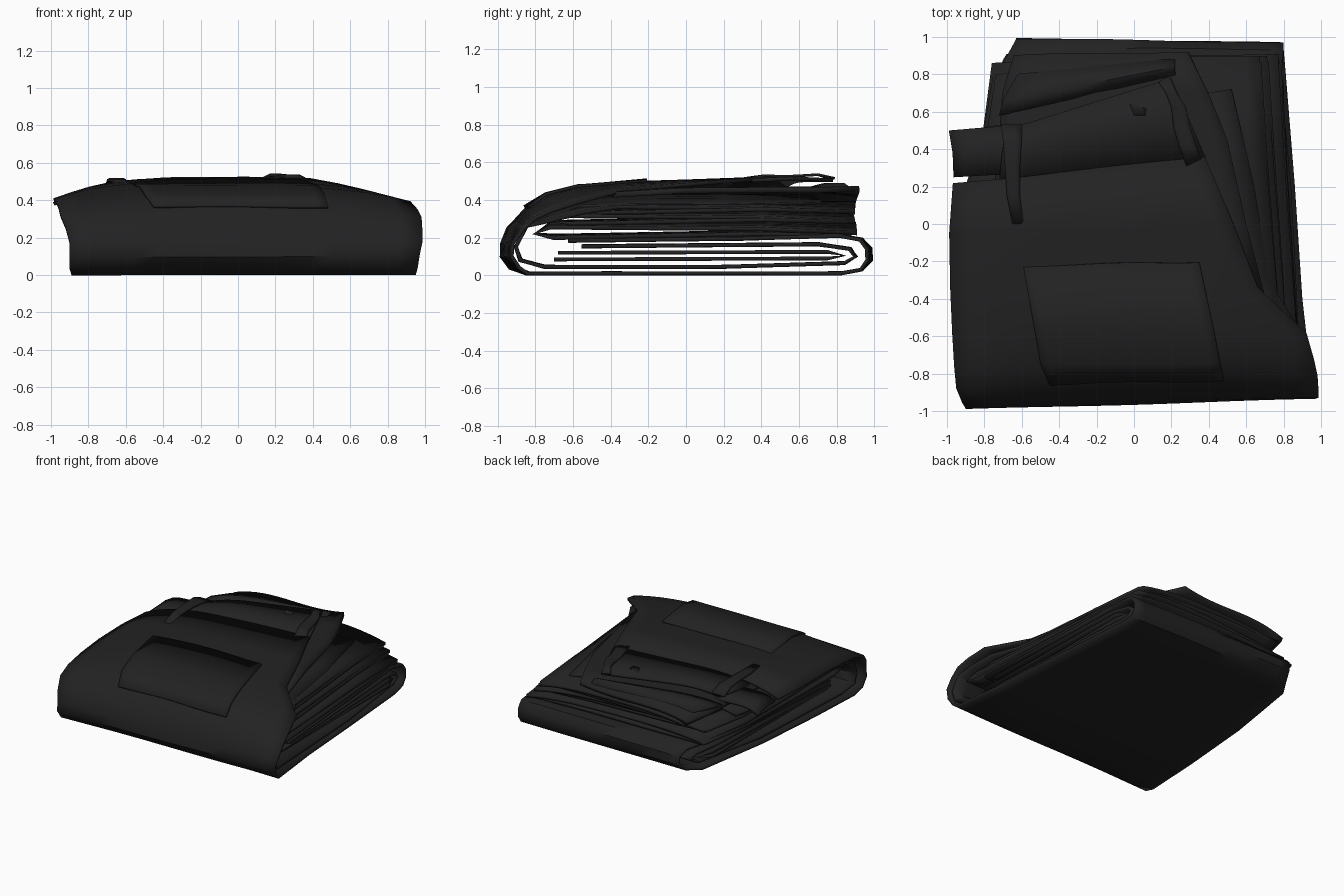
import bpy, math, random
random.seed(4)

mat = bpy.data.materials.new("black cloth")
mat.diffuse_color = (0.016, 0.016, 0.016, 1)


def r(xl, xr, y, z, sl=0.0, sr=0.0, yr=None):
    """One cross row: x range, y (left, optional right), height, droop left and right."""
    return (xl, xr, y, y if yr is None else yr, z, sl, sr)


def sheet(name, rows, thick=0.02, cols=16, wave=0.0):
    """Cloth sheet lofted through rows and thickened."""
    verts, faces = [], []
    for i, (xl, xr, yl, yr, z, sl, sr) in enumerate(rows):
        for j in range(cols + 1):
            t = j / cols
            u = 2 * t - 1
            drop = (sl if u < 0 else sr) * abs(u) ** 3
            w = wave * math.sin(5.1 * t + i * 0.8) * math.sin(2.3 * t + i)
            verts.append((xl + (xr - xl) * t, yl + (yr - yl) * t + w, z - drop + w * 0.4))
    n = cols + 1
    for i in range(len(rows) - 1):
        for j in range(cols):
            a = i * n + j
            faces.append((a, a + 1, a + n + 1, a + n))
    me = bpy.data.meshes.new(name)
    me.from_pydata(verts, [], faces)
    ob = bpy.data.objects.new(name, me)
    bpy.context.collection.objects.link(ob)
    me.materials.append(mat)
    s = ob.modifiers.new("thickness", "SOLIDIFY")
    s.thickness, s.offset = thick, 0
    bpy.ops.object.select_all(action='DESELECT')
    ob.select_set(True)
    bpy.context.view_layer.objects.active = ob
    bpy.ops.object.shade_smooth_by_angle(angle=math.radians(40))
    return ob


# Outer leg: inner flap, back fold, underside, front fold, top panel
sheet("outer_leg", [
    r(-0.84, 0.88, -0.62, 0.185), r(-0.80, 0.82, 0.30, 0.195),
    r(-0.72, 0.79, 0.82, 0.21), r(-0.66, 0.80, 0.93, 0.19),
    r(-0.63, 0.80, 0.98, 0.14, yr=0.96), r(-0.63, 0.80, 0.98, 0.08, yr=0.96),
    r(-0.65, 0.80, 0.93, 0.03), r(-0.72, 0.81, 0.82, 0.01),
    r(-0.82, 0.86, 0.20, 0.01), r(-0.87, 0.90, -0.40, 0.01),
    r(-0.89, 0.95, -0.84, 0.01), r(-0.90, 0.96, -0.93, 0.04, yr=-0.89),
    r(-0.90, 0.97, -0.98, 0.10, yr=-0.93), r(-0.90, 0.985, -0.975, 0.17, yr=-0.92),
    r(-0.92, 0.985, -0.94, 0.26, 0.01, 0.02, -0.87), r(-0.95, 0.98, -0.87, 0.35, 0.03, 0.05, -0.81),
    r(-0.96, 0.96, -0.76, 0.42, 0.06, 0.08, -0.72), r(-0.97, 0.92, -0.58, 0.465, 0.08, 0.08),
    r(-0.98, 0.66, -0.34, 0.49, 0.09, 0.04), r(-0.985, 0.53, -0.05, 0.50, 0.10, 0.02, 0.0),
    r(-0.965, 0.38, 0.22, 0.51, 0.11, 0.0, 0.36)], wave=0.006)

# Waist end of the top panel, with the narrow slit tab at the left
sheet("waist_panel", [
    r(-0.72, 0.385, 0.22, 0.505, 0.05, 0.0, 0.35), r(-0.70, 0.29, 0.40, 0.515, 0.06, 0.0, 0.57),
    r(-0.66, 0.20, 0.51, 0.505, 0.06, 0.0, 0.78)])
sheet("waist_tab", [
    r(-0.96, -0.64, 0.25, 0.43, 0.04, 0, 0.27), r(-0.965, -0.62, 0.38, 0.44, 0.05, 0, 0.40),
    r(-0.985, -0.62, 0.50, 0.43, 0.05, 0, 0.53)], cols=6)

# Second leg lying inside the outer one
sheet("inner_leg", [
    r(-0.80, 0.86, -0.55, 0.155), r(-0.76, 0.80, 0.70, 0.165),
    r(-0.70, 0.78, 0.87, 0.14), r(-0.68, 0.78, 0.90, 0.10), r(-0.70, 0.78, 0.84, 0.065),
    r(-0.80, 0.84, 0.20, 0.045), r(-0.85, 0.89, -0.75, 0.045),
    r(-0.87, 0.94, -0.88, 0.08), r(-0.87, 0.95, -0.905, 0.15),
    r(-0.89, 0.95, -0.85, 0.26), r(-0.90, 0.93, -0.72, 0.35, 0.04, 0.06),
    r(-0.92, 0.88, -0.56, 0.40, 0.06, 0.07), r(-0.92, 0.72, -0.30, 0.42, 0.05, 0.05),
    r(-0.90, 0.64, 0.20, 0.42, 0.06, 0.05), r(-0.80, 0.52, 0.52, 0.42, 0.08, 0.04, 0.72)], wave=0.005)
sheet("inner_leg_lining", [
    r(-0.76, 0.80, -0.70, 0.085), r(-0.76, 0.80, 0.75, 0.09), r(-0.70, 0.77, 0.84, 0.105),
    r(-0.76, 0.80, 0.75, 0.125), r(-0.80, 0.84, -0.68, 0.12)])

# Flattened tubes stacked in the upper half: left, right, front, back, low and high height
for name, xl, xr, y0, y1, z0, z1, skew in (
        ("lower_stack_layer", -0.82, 0.78, -0.80, 0.86, 0.23, 0.275, 0.05),
        ("middle_stack_layer", -0.80, 0.72, -0.70, 0.80, 0.305, 0.335, 0.10),
        ("upper_stack_layer", -0.68, 0.68, -0.62, 0.88, 0.36, 0.385, 0.02)):
    m = (z0 + z1) / 2
    sheet(name, [
        r(xl + .06, xr, y1, z0, 0.0, 0.02, y1 + skew - .03), r(xl, xr + .03, 0.4, z0, 0.01, 0.01),
        r(xl, xr + .10, y0 + 0.10, z0 - .02, 0.01, 0.01), r(xl, xr + .12, y0, m - .03),
        r(xl, xr + .10, y0 + 0.08, z1, 0.02, 0.02), r(xl, xr + .02, 0.4, z1, 0.03, 0.03),
        r(xl + .08, xr - .01, y1, z1, 0.04, 0.05, y1 + skew)], thick=0.022, wave=0.006)

# Far side of the waistband, showing past the top panel
sheet("back_waistband", [
    r(-0.80, 0.70, -0.38, 0.44, 0.05, 0.01), r(-0.76, 0.60, 0.0, 0.45, 0.04, 0.0),
    r(-0.72, 0.50, 0.45, 0.455, 0.05, 0.0), r(-0.70, 0.40, 0.70, 0.455, 0.06, 0.0),
    r(-0.64, 0.29, 0.90, 0.43, 0.05, -0.03, 0.92)], thick=0.03, wave=0.006)
sheet("waistband_crease", [
    r(-0.72, 0.22, 0.58, 0.46, 0.04, 0, 0.80), r(-0.70, 0.22, 0.66, 0.48, 0.05, 0, 0.84),
    r(-0.62, 0.22, 0.80, 0.45, 0.03, 0, 0.88)], cols=8)

# Pocket patch on the top panel and over the front fold
sheet("pocket", [
    r(-0.45, 0.48, -0.86, 0.365, 0.0, 0.0, -0.83), r(-0.50, 0.46, -0.75, 0.432, 0.0, 0.0, -0.74),
    r(-0.53, 0.43, -0.58, 0.474), r(-0.59, 0.35, -0.23, 0.505, 0.02, 0.0, -0.20)], thick=0.015, wave=0.008)

# Belt loops
sheet("belt_loop_right", [
    r(0.13, 0.19, 0.76, 0.515, yr=0.79), r(0.17, 0.23, 0.70, 0.535), r(0.20, 0.28, 0.62, 0.53),
    r(0.21, 0.30, 0.52, 0.525), r(0.24, 0.33, 0.42, 0.53), r(0.28, 0.36, 0.31, 0.515, yr=0.35)],
    thick=0.014, cols=3)
sheet("belt_loop_left", [
    r(-0.71, -0.60, 0.53, 0.47), r(-0.70, -0.60, 0.44, 0.505), r(-0.69, -0.61, 0.30, 0.51),
    r(-0.68, -0.61, 0.15, 0.505), r(-0.65, -0.59, 0.0, 0.49)], thick=0.016, cols=3)
sheet("belt_loop_stub", [
    r(-0.04, 0.07, 0.69, 0.505, yr=0.67), r(0.0, 0.06, 0.58, 0.52)], thick=0.014, cols=3)
